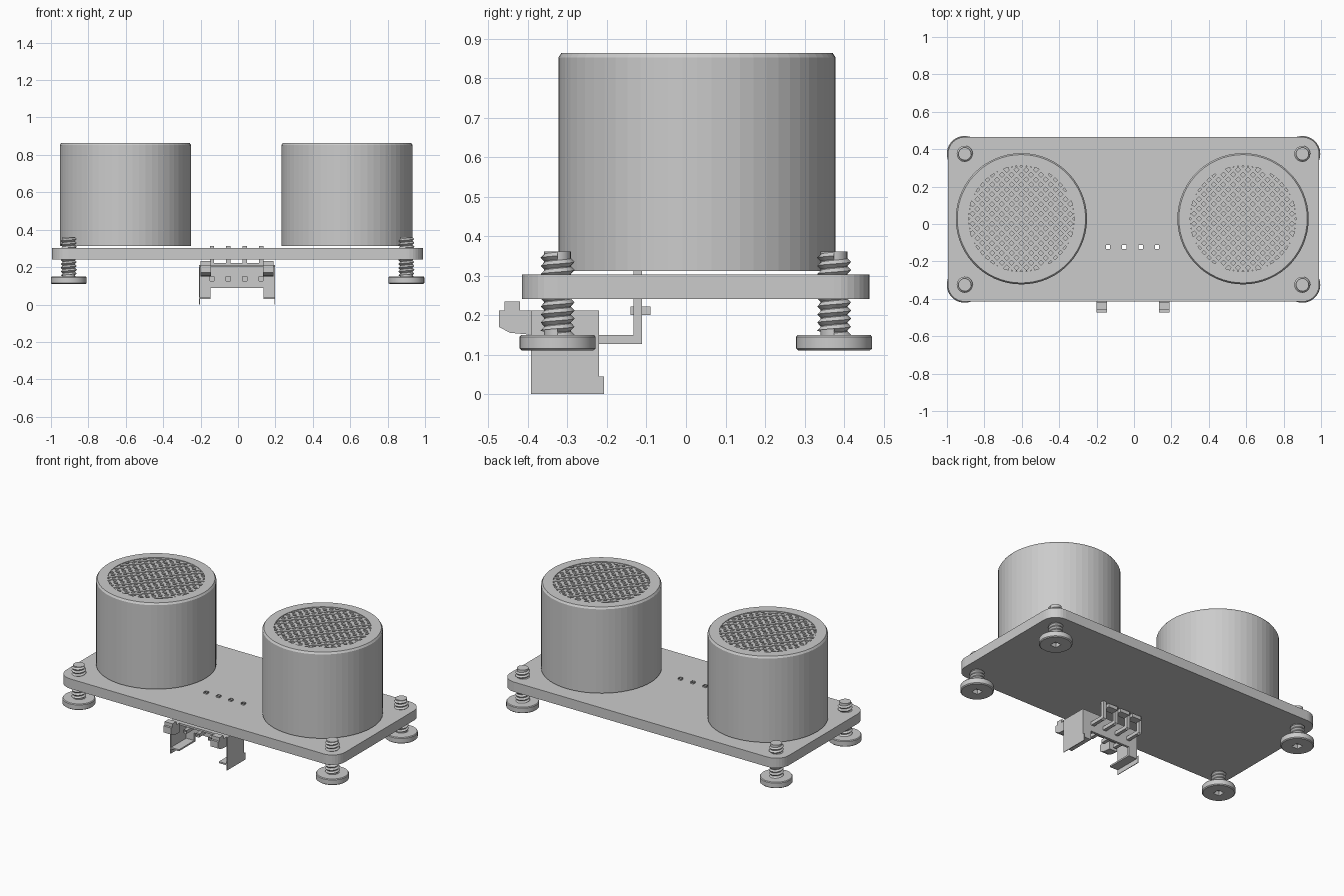
import bpy, bmesh
from math import sin, cos, pi, sqrt, radians
from mathutils import Vector, Matrix

cube = bpy.data.objects.get("Cube")
if cube:
    bpy.data.objects.remove(cube, do_unlink=True)

grey = bpy.data.materials.new("plain_grey")
grey.use_nodes = True
grey.diffuse_color = (0.6, 0.6, 0.6, 1)
grey.node_tree.nodes["Principled BSDF"].inputs["Base Color"].default_value = (0.6, 0.6, 0.6, 1)


def finish(name, bm, location=(0, 0, 0), smooth=False, closed=True):
    if closed:
        bmesh.ops.remove_doubles(bm, verts=bm.verts, dist=1e-5)
    bmesh.ops.recalc_face_normals(bm, faces=bm.faces)
    mesh = bpy.data.meshes.new(name)
    bm.to_mesh(mesh)
    bm.free()
    mesh.materials.append(grey)
    obj = bpy.data.objects.new(name, mesh)
    obj.location = location
    bpy.context.collection.objects.link(obj)
    bpy.ops.object.select_all(action='DESELECT')
    bpy.context.view_layer.objects.active = obj
    obj.select_set(True)
    if smooth:
        bpy.ops.object.shade_smooth_by_angle(angle=radians(35))
    return obj


def add_box(bm, x, y, z, turn=None):
    """Box between (min, max) pairs, optionally turned by a matrix."""
    size = Vector((x[1] - x[0], y[1] - y[0], z[1] - z[0]))
    mid = Vector((sum(x), sum(y), sum(z))) / 2
    m = Matrix.Translation(mid) @ Matrix.Diagonal((*size, 1))
    bmesh.ops.create_cube(bm, size=1, matrix=turn @ m if turn else m)


def add_prism(bm, points, depth):
    """Extrude a closed outline of 3D points along a vector."""
    face = bm.faces.new([bm.verts.new(p) for p in points])
    out = bmesh.ops.extrude_face_region(bm, geom=[face], use_keep_orig=True)
    moved = [v for v in out["geom"] if isinstance(v, bmesh.types.BMVert)]
    bmesh.ops.translate(bm, verts=moved, vec=depth)


def add_lathe(bm, profile, segments):
    """Revolve (radius, z) points around z."""
    def ring(r, z):
        if r == 0:
            return [bm.verts.new((0, 0, z))] * segments
        return [bm.verts.new((r * cos(2 * pi * i / segments),
                              r * sin(2 * pi * i / segments), z)) for i in range(segments)]
    rings = [ring(r, z) for r, z in profile]
    for a, b in zip(rings, rings[1:]):
        for i in range(segments):
            j = (i + 1) % segments
            bm.faces.new(dict.fromkeys((a[i], a[j], b[j], b[i])))


def add_tube(bm, center, half, start, end, axis):
    """Open square tube along y or z."""
    corners = [(-half, -half), (half, -half), (half, half), (-half, half)]
    rings = []
    for t in (start, end):
        if axis == 'z':
            pts = [(center[0] + a, center[1] + b, t) for a, b in corners]
        else:
            pts = [(center[0] + a, t, center[1] + b) for a, b in corners]
        rings.append([bm.verts.new(p) for p in pts])
    for i in range(4):
        j = (i + 1) % 4
        bm.faces.new((rings[0][i], rings[0][j], rings[1][j], rings[1][i]))


def cut(obj, cutter):
    mod = obj.modifiers.new("cut", 'BOOLEAN')
    mod.operation = 'DIFFERENCE'
    mod.solver = 'EXACT'
    mod.object = cutter
    bpy.context.view_layer.objects.active = obj
    bpy.ops.object.modifier_apply(modifier=mod.name)
    bpy.data.objects.remove(cutter, do_unlink=True)


pin_x = [-0.14 + 0.088 * i for i in range(4)]
PIN_Y, PIN_Z, PIN = -0.122, 0.138, 0.011

# Circuit board with rounded corners and pin holes
bm = bmesh.new()
outline = []
for k, (cx, cy) in enumerate([(0.9, 0.375), (-0.905, 0.375), (-0.905, -0.325), (0.9, -0.325)]):
    for i in range(9):
        a = pi / 2 * (k + i / 8)
        outline.append((cx + 0.09 * cos(a), cy + 0.09 * sin(a), 0.24))
add_prism(bm, outline, (0, 0, 0.063))
board = finish("circuit_board", bm)
bm = bmesh.new()
for x in pin_x:
    add_box(bm, (x - PIN, x + PIN), (PIN_Y - PIN, PIN_Y + PIN), (0.2, 0.4))
cut(board, finish("pin_hole_cutter", bm))

# Two sensor cans with a recessed grille
for side, cx in (("left", 0.583), ("right", -0.602)):
    bm = bmesh.new()
    add_lathe(bm, [(0, 0.312), (0.351, 0.312), (0.351, 0.852), (0.343, 0.864),
                   (0.283, 0.864), (0.283, 0.843), (0, 0.843)], 60)
    finish(side + "_sensor_can", bm, (cx, 0.028, 0))
    bm = bmesh.new()
    for angle in (pi / 4, -pi / 4):
        turn = Matrix.Rotation(angle, 4, 'Z')
        for i in range(-7, 8):
            y = i * 0.037
            half = sqrt(0.284 ** 2 - y ** 2)
            top = 0.861 if angle > 0 else 0.859
            add_box(bm, (-half, half), (y - 0.009, y + 0.009), (0.845, top), turn)
    finish(side + "_grille", bm, (cx, 0.028, 0), closed=False)

# Four corner screws: head with square socket, core and helical thread
PITCH, SEG, TURNS = 0.0205, 20, 10
for side, x in (("left", 0.9), ("right", -0.905)):
    for end, y in (("front", -0.325), ("back", 0.375)):
        name = f"{end}_{side}_screw"
        bm = bmesh.new()
        add_lathe(bm, [(0, 0.11), (0.09, 0.11), (0.096, 0.115), (0.096, 0.145),
                       (0.092, 0.15), (0, 0.15)], 40)
        head = finish(name + "_head", bm, (x, y, 0), smooth=True)
        bm = bmesh.new()
        add_box(bm, (-0.022, 0.022), (-0.022, 0.022), (0.1, 0.138))
        cut(head, finish(name + "_socket_cutter", bm, (x, y, 0)))

        bm = bmesh.new()
        add_lathe(bm, [(0, 0.145), (0.034, 0.145), (0.034, 0.361), (0, 0.361)], SEG)
        crest, root = [], []
        for n in range(TURNS * SEG + 1):
            a, z = 2 * pi * n / SEG, 0.145 + PITCH * n / SEG
            crest.append(bm.verts.new((0.043 * cos(a), 0.043 * sin(a), z)))
            root.append(bm.verts.new((0.033 * cos(a), 0.033 * sin(a), z + PITCH / 2)))
        for n in range(TURNS * SEG):
            bm.faces.new((crest[n], crest[n + 1], root[n + 1], root[n]))
            if n + SEG < TURNS * SEG:
                bm.faces.new((root[n], root[n + 1], crest[n + 1 + SEG], crest[n + SEG]))
        finish(name + "_thread", bm, (x, y, 0), smooth=True)

# Connector housing: back wall, top, and mirrored sides, feet and latch arms
bm = bmesh.new()
add_box(bm, (-0.205, 0.195), (-0.235, -0.22), (0.088, 0.212))
add_box(bm, (-0.205, 0.195), (-0.39, -0.22), (0.2, 0.212))
wall = finish("connector_shell", bm, closed=False)
bm = bmesh.new()
for x in pin_x:
    add_box(bm, (x - PIN, x + PIN), (-0.3, -0.2), (PIN_Z - PIN, PIN_Z + PIN))
cut(wall, finish("contact_hole_cutter", bm))

side_outline = [(-0.392, 0), (-0.207, 0), (-0.207, 0.045), (-0.22, 0.045),
                (-0.22, 0.212), (-0.392, 0.212)]
arm_outline = [(-0.474, 0.17), (-0.445, 0.155), (-0.39, 0.15), (-0.39, 0.212),
               (-0.42, 0.212), (-0.42, 0.234), (-0.46, 0.234), (-0.46, 0.212),
               (-0.474, 0.212)]
for side, s in (("left", 1), ("right", -1)):
    def at(d):
        return -0.005 + s * d

    def span(a, b):
        return sorted((at(a), at(b)))
    bm = bmesh.new()
    add_prism(bm, [(at(0.199), y, z) for y, z in side_outline], (s * 0.004, 0, 0))
    add_box(bm, span(0.142, 0.2), (-0.235, -0.22), (0.03, 0.088))
    add_box(bm, span(0.142, 0.2), (-0.39, -0.22), (0.03, 0.04))
    finish(f"connector_{side}_side", bm, closed=False)
    bm = bmesh.new()
    add_prism(bm, [(at(0.14), y, z) for y, z in arm_outline], (s * 0.055, 0, 0))
    finish(f"connector_{side}_latch", bm)

# Bent contact pins and the strip that holds them
bm = bmesh.new()
for x in pin_x:
    add_tube(bm, (x, PIN_Y), PIN, 0.127, 0.312, 'z')
    add_tube(bm, (x, PIN_Z), PIN, -0.34, -0.133, 'y')
finish("contact_pins", bm, closed=False)
bm = bmesh.new()
for a, b in zip(pin_x, pin_x[1:]):
    add_box(bm, (a + PIN, b - PIN), (-0.14, -0.09), (0.2, 0.222))
finish("pin_strip", bm)
